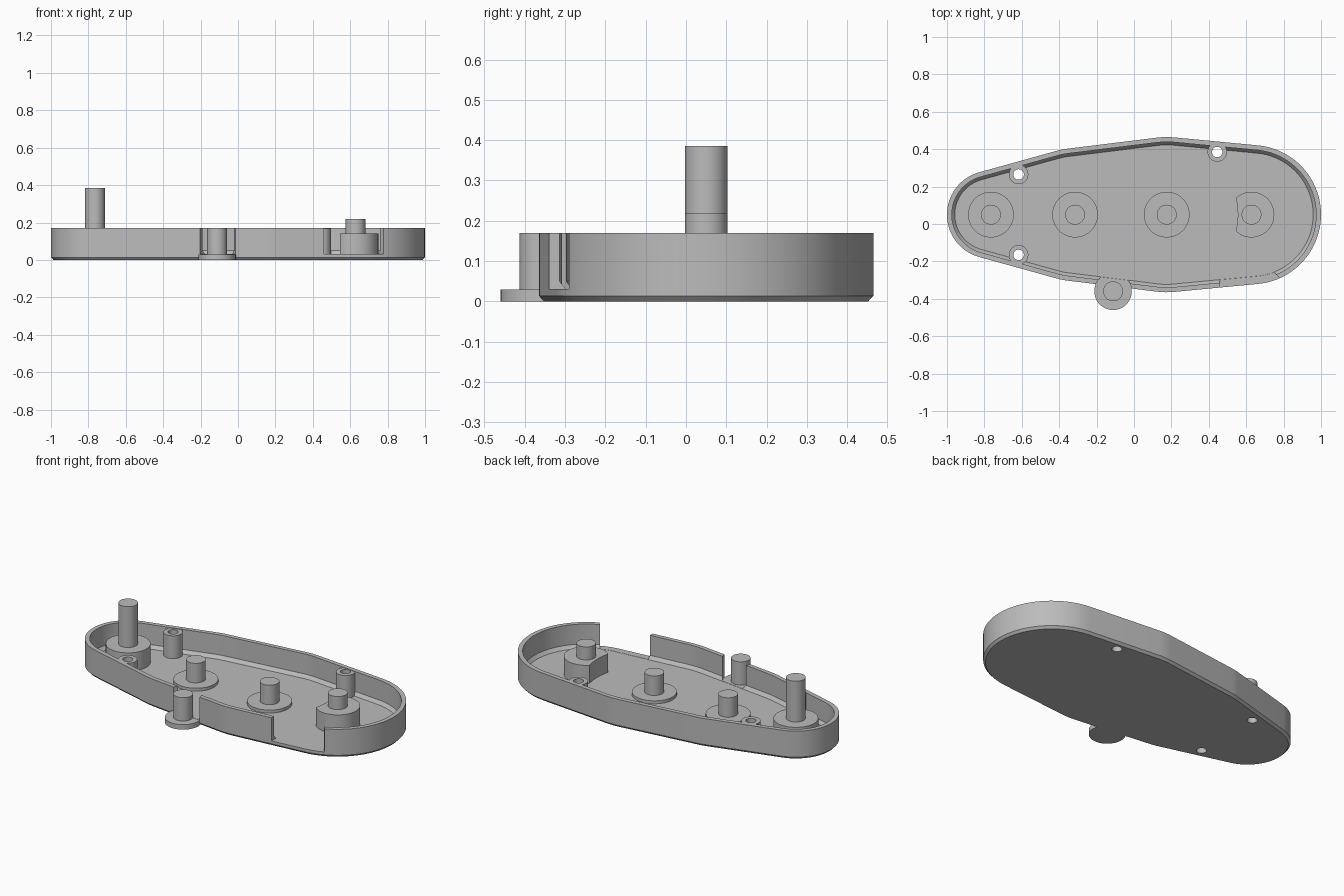
import bpy, bmesh, math
from mathutils import Vector

cube = bpy.data.objects.get("Cube")
if cube:
    bpy.data.objects.remove(cube, do_unlink=True)

grey = bpy.data.materials.new("plain grey")
grey.use_nodes = True
grey.diffuse_color = (0.5, 0.5, 0.5, 1)
grey.node_tree.nodes["Principled BSDF"].inputs["Base Color"].default_value = (0.5, 0.5, 0.5, 1)

MID_Y, FLOOR, RIM = 0.05, 0.03, 0.17
# The plan is the hull around four circles: (centre x, radius)
CIRCLES = [(-0.765, 0.235), (-0.315, 0.355), (0.175, 0.415), (0.628, 0.372)]


def plan(inset):
    """Closed outline of the cover, moved inwards by inset."""
    joins = [math.acos((a[1] - b[1]) / (b[0] - a[0])) for a, b in zip(CIRCLES, CIRCLES[1:])]
    limits = [math.pi] + joins + [0]
    top = []
    for (x, r), start, end in zip(CIRCLES, limits, limits[1:]):
        steps = max(4, round((start - end) / 0.07))
        for i in range(steps + 1):
            a = start + (end - start) * i / steps
            top.append((x + (r - inset) * math.cos(a), (r - inset) * math.sin(a)))
    lower = [(x, -y) for x, y in reversed(top[1:-1])]
    return [(x, y + MID_Y) for x, y in top + lower]


def circle(x, y, r, n=48):
    return [(x + r * math.cos(math.tau * i / n), y + r * math.sin(math.tau * i / n)) for i in range(n)]


def loft(name, rings):
    """Skin a stack of (outline, height) rings and cap both ends."""
    bm = bmesh.new()
    loops = [[bm.verts.new((x, y, z)) for x, y in pts] for pts, z in rings]
    for a, b in zip(loops, loops[1:]):
        for i in range(len(a)):
            j = (i + 1) % len(a)
            bm.faces.new((a[i], a[j], b[j], b[i]))
    bm.faces.new(loops[0])
    bm.faces.new(loops[-1])
    bmesh.ops.recalc_face_normals(bm, faces=bm.faces)
    mesh = bpy.data.meshes.new(name)
    bm.to_mesh(mesh)
    bm.free()
    mesh.materials.append(grey)
    obj = bpy.data.objects.new(name, mesh)
    bpy.context.collection.objects.link(obj)
    return obj


def prism(name, pts, low, high):
    return loft(name, [(pts, low), (pts, high)])


def activate(obj):
    bpy.ops.object.select_all(action='DESELECT')
    obj.select_set(True)
    bpy.context.view_layer.objects.active = obj


def cut(obj, cutter):
    cutter.hide_render = True
    mod = obj.modifiers.new("cut", 'BOOLEAN')
    mod.operation, mod.solver, mod.object = 'DIFFERENCE', 'EXACT', cutter
    activate(obj)
    bpy.ops.object.modifier_apply(modifier=mod.name)
    bpy.data.objects.remove(cutter, do_unlink=True)


parts = []

# Tray: chamfered bottom edge, thin wall, chamfer down to the floor
tray = loft("cover_tray", [(plan(0.013), 0), (plan(0), 0.014), (plan(0), RIM),
                           (plan(0.026), RIM), (plan(0.026), 0.05), (plan(0.042), FLOOR)])
parts.append(tray)

# Openings in the front wall
POST = (-0.112, -0.36)
cut(tray, prism("post_gap", circle(*POST, 0.1), FLOOR + 0.001, 0.3))
cut(tray, prism("wall_gap", [(0.46, -0.2), (0.46, -0.5), (0.96, -0.5), (0.7, -0.2)], FLOOR + 0.001, 0.3))

# Hollow screw bosses with holes through the floor
for name, x, y in [("boss_front", -0.617, -0.165), ("boss_rear_right", -0.617, 0.265),
                   ("boss_rear_left", 0.445, 0.385)]:
    boss = prism(name, circle(x, y, 0.052), FLOOR - 0.01, RIM - 0.003)
    for obj in (tray, boss):
        cut(obj, prism("screw_hole", circle(x, y, 0.028, 32), -0.1, 0.4))
    parts.append(boss)

# Outer post on its round flange
parts.append(prism("outer_flange", circle(*POST, 0.1), 0, FLOOR))
parts.append(prism("outer_post", circle(*POST, 0.053), FLOOR - 0.01, RIM))

# Axle pegs on round bases: (base top, peg top)
heights = [(0.14, 0.385), (0.048, 0.165), (0.048, 0.165), (0.14, 0.218)]
for i, ((x, _), (base_top, peg_top)) in enumerate(zip(CIRCLES, heights), 1):
    base = prism(f"peg_base_{i}", circle(x, MID_Y, 0.122, 64), FLOOR - 0.01, base_top)
    if i == 4:
        # Clearance curve facing the neighbouring peg
        cut(base, prism("clearance", circle(CIRCLES[2][0], MID_Y, 0.38, 128), -0.1, 0.4))
    parts.append(base)
    parts.append(prism(f"axle_peg_{i}", circle(x, MID_Y, 0.053), base_top - 0.01, peg_top))

for obj in parts:
    activate(obj)
    bpy.ops.object.shade_smooth_by_angle(angle=math.radians(25))
